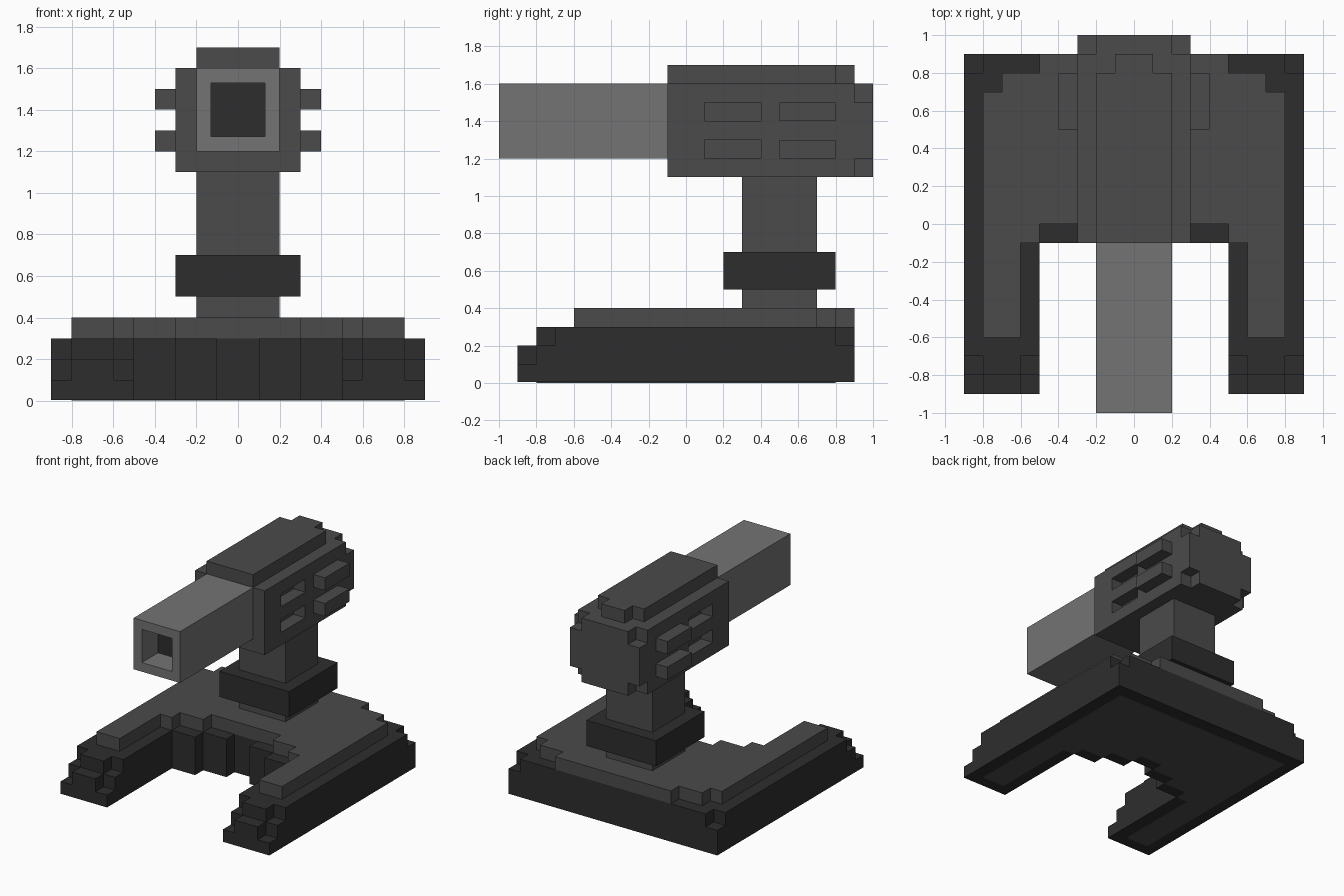
import bpy
import bmesh
from mathutils import Matrix, Vector

cube = bpy.data.objects.get("Cube")
if cube:
    bpy.data.objects.remove(cube, do_unlink=True)


def material(name, value):
    mat = bpy.data.materials.new(name)
    mat.use_nodes = True
    colour = (value, value, value, 1.0)
    mat.diffuse_color = colour
    bsdf = mat.node_tree.nodes["Principled BSDF"]
    bsdf.inputs["Base Color"].default_value = colour
    bsdf.inputs["Roughness"].default_value = 0.8
    return mat


CHARCOAL = material("charcoal", 0.027)
GREY = material("mid grey", 0.070)
LIGHT = material("light grey", 0.173)


def add_box(bm, lo, hi):
    lo, hi = Vector(lo), Vector(hi)
    size = hi - lo
    matrix = Matrix.Translation((lo + hi) / 2) @ Matrix.Diagonal((*size, 1.0))
    return bmesh.ops.create_cube(bm, size=1.0, matrix=matrix)["verts"]


def add_layer(bm, half, z0, z1, bottom=True):
    """Extrude a half outline (back centre round to front centre), mirrored in x."""
    outline = half + [(-x, y) for x, y in reversed(half)]
    low = [bm.verts.new((x, y, z0)) for x, y in outline]
    high = [bm.verts.new((x, y, z1)) for x, y in outline]
    n = len(outline)
    for i in range(n):
        j = (i + 1) % n
        bm.faces.new((low[i], low[j], high[j], high[i]))
    bm.faces.new(high)
    if bottom:
        bm.faces.new(low)


def finish(name, bm, *mats):
    # Outward normals, then one flat-shaded object
    bmesh.ops.recalc_face_normals(bm, faces=bm.faces)
    mesh = bpy.data.meshes.new(name)
    bm.to_mesh(mesh)
    bm.free()
    for mat in mats:
        mesh.materials.append(mat)
    obj = bpy.data.objects.new(name, mesh)
    bpy.context.collection.objects.link(obj)
    return obj


def box_object(name, mat, *boxes):
    bm = bmesh.new()
    for lo, hi in boxes:
        add_box(bm, lo, hi)
    return finish(name, bm, mat)


# Forked base: three stacked layers with stepped feet and back corners
notch = [(0.5, -0.1), (0.3, -0.1), (0.3, 0.0), (0.1, 0.0), (0.1, 0.1)]
square_back = [(0.9, 0.9)]
cut_back = [(0.8, 0.9), (0.8, 0.8), (0.9, 0.8)]


def foot(corner_y, toe_y):
    return [(0.9, corner_y), (0.8, corner_y), (0.8, toe_y),
            (0.6, toe_y), (0.6, corner_y), (0.5, corner_y)]


bm = bmesh.new()
add_layer(bm, square_back + [(0.9, -0.9), (0.5, -0.9)] + notch, 0.004, 0.1)
add_layer(bm, square_back + foot(-0.8, -0.9) + notch, 0.1, 0.2, bottom=False)
add_layer(bm, cut_back + foot(-0.7, -0.8) + notch, 0.2, 0.3, bottom=False)
finish("forked_base", bm, CHARCOAL)

# Raised deck on the base
bm = bmesh.new()
add_layer(bm, [(0.5, 0.9), (0.5, 0.8), (0.7, 0.8), (0.7, 0.7), (0.8, 0.7),
               (0.8, -0.6), (0.6, -0.6), (0.6, -0.1), (0.5, -0.1),
               (0.5, 0.0), (0.3, 0.0), (0.3, 0.1)], 0.3, 0.4)
finish("base_deck", bm, GREY)

# Thin underside panel
bm = bmesh.new()
add_layer(bm, [(0.8, 0.8), (0.8, -0.8), (0.6, -0.8), (0.6, -0.1), (0.5, -0.1),
               (0.5, 0.0), (0.3, 0.0), (0.3, 0.1), (0.1, 0.1), (0.1, 0.2)],
          0.0, 0.004)
finish("underside_panel", bm, GREY)

# Post and collar
box_object("post", GREY, ((-0.2, 0.3, 0.4), (0.2, 0.7, 1.1)))
box_object("post_collar", CHARCOAL, ((-0.3, 0.2, 0.5), (0.3, 0.8, 0.7)))

# Turret head with side recesses and notched back corners
head = box_object("turret_head", GREY, ((-0.3, -0.1, 1.1), (0.3, 1.0, 1.6)))
cuts = []
for z in (1.2, 1.4):
    cuts.append(((0.2, 0.1, z), (0.5, 0.4, z + 0.1)))
for z0, z1 in ((0.9, 1.2), (1.5, 1.8)):
    cuts.append(((0.2, 0.9, z0), (0.5, 1.2, z1)))
cuts += [((-hi[0], lo[1], lo[2]), (-lo[0], hi[1], hi[2])) for lo, hi in cuts]
cutter = box_object("head_cutter", GREY, *cuts)
cutter.hide_render = True
mod = head.modifiers.new("recesses", 'BOOLEAN')
mod.operation = 'DIFFERENCE'
mod.solver = 'EXACT'
mod.object = cutter
bpy.context.view_layer.objects.active = head
bpy.ops.object.modifier_apply(modifier=mod.name)
bpy.data.objects.remove(cutter, do_unlink=True)

# Ridge on top of the head
bm = bmesh.new()
add_layer(bm, [(0.1, 0.9), (0.1, 0.8), (0.2, 0.8), (0.2, -0.1)], 1.6, 1.7)
finish("head_ridge", bm, GREY)

# Side fins behind the recesses
for side, s in (("left", 1), ("right", -1)):
    x0, x1 = sorted((0.3 * s, 0.4 * s))
    box_object(side + "_fins", GREY,
               *[((x0, 0.5, z), (x1, 0.8, z + 0.1)) for z in (1.2, 1.4)])

# Square barrel with a sunken muzzle, dark at its end
bm = bmesh.new()
add_box(bm, (-0.2, -1.0, 1.2), (0.2, -0.1, 1.6))
bmesh.ops.recalc_face_normals(bm, faces=bm.faces)
muzzle = min(bm.faces, key=lambda f: f.calc_center_median().y)
bmesh.ops.inset_region(bm, faces=[muzzle], thickness=0.1)
bore = bmesh.ops.extrude_face_region(bm, geom=[muzzle])["geom"]
if muzzle.is_valid:
    bmesh.ops.delete(bm, geom=[muzzle], context='FACES_ONLY')
bmesh.ops.translate(bm, vec=(0, 0.2, 0),
                    verts=[g for g in bore if isinstance(g, bmesh.types.BMVert)])
for g in bore:
    if isinstance(g, bmesh.types.BMFace):
        g.material_index = 1
finish("barrel", bm, LIGHT, CHARCOAL)
